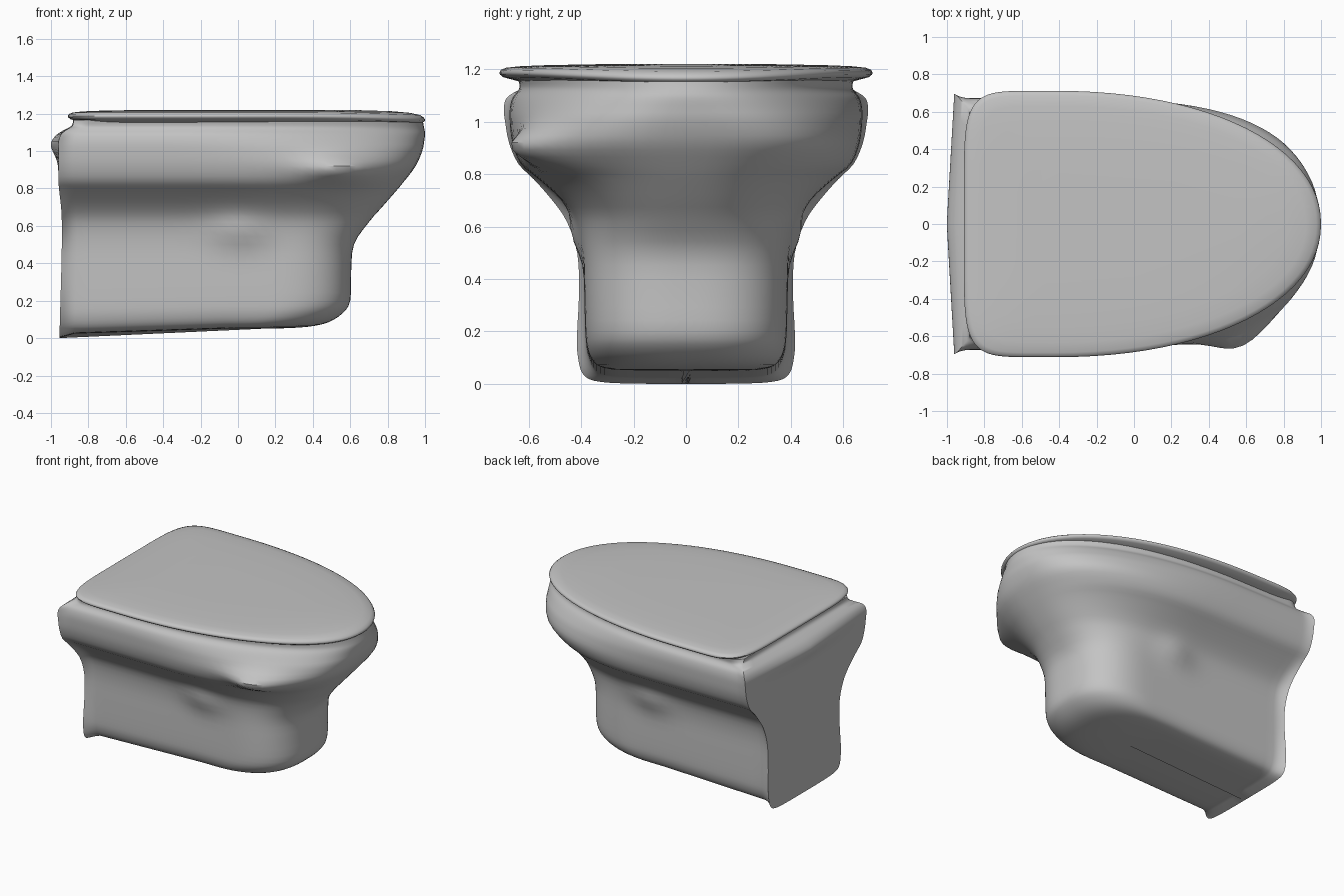
import bpy, bmesh, math

if "Cube" in bpy.data.objects:
    bpy.data.objects.remove(bpy.data.objects["Cube"])

ceramic = bpy.data.materials.new("grey ceramic")
ceramic.diffuse_color = (0.55, 0.55, 0.55, 1)
ceramic.use_nodes = True
ceramic.node_tree.nodes["Principled BSDF"].inputs["Base Color"].default_value = ceramic.diffuse_color


def loft(name, rings, angle):
    """Skin a stack of closed rings and cap both ends."""
    bm = bmesh.new()
    rows = [[bm.verts.new(p) for p in r] for r in rings]
    n = len(rows[0])
    for a, b in zip(rows, rows[1:]):
        for i in range(n):
            j = (i + 1) % n
            bm.faces.new((a[i], a[j], b[j], b[i]))
    bm.faces.new(rows[0])
    bm.faces.new(rows[-1])
    bmesh.ops.recalc_face_normals(bm, faces=bm.faces)
    me = bpy.data.meshes.new(name)
    bm.to_mesh(me)
    bm.free()
    me.materials.append(ceramic)
    ob = bpy.data.objects.new(name, me)
    bpy.context.collection.objects.link(ob)
    bpy.ops.object.select_all(action='DESELECT')
    ob.select_set(True)
    bpy.context.view_layer.objects.active = ob
    bpy.ops.object.shade_smooth_by_angle(angle=math.radians(angle))
    return ob


def spline(rows, steps):
    """Catmull-Rom through the rows of section values."""
    out = []
    for i in range(len(rows) - 1):
        p = [rows[max(0, min(len(rows) - 1, i + k))] for k in (-1, 0, 1, 2)]
        for s in range(steps):
            t = s / steps
            out.append([0.5 * (2 * b + (c - a) * t + (2 * a - 5 * b + 4 * c - d) * t * t
                               + (3 * b - a - 3 * c + d) * t ** 3)
                        for a, b, c, d in zip(*p)])
    out.append(list(rows[-1]))
    return out


def body_ring(z, xb, xf, w, wb, n):
    """Flat back, flared rear flange, straight sides, rounded front."""
    u = max(0, min(1, (z - 0.45) / 0.65))
    xc = xf - 0.42 - 0.95 * u * u * (3 - 2 * u)          # front curve starts here
    peak = 0.04 * math.exp(-((z - 1.035) / 0.07) ** 2)   # ridge at the back
    pts = []
    for i in range(6):                       # half of the back edge
        f = i / 6
        pts.append((xb - peak * (1 - f), wb * f))
    for t in (0, 0.02, 0.04, 0.06, 0.08):    # rear flange
        pts.append((xb + t, w + (wb - w) * (1 - t / 0.08) ** 2))
    for i in range(1, 17):                   # side
        pts.append((xb + 0.08 + (xc - xb - 0.08) * i / 16, w))
    for i in range(1, 25):                   # front curve
        a = math.pi / 2 * (1 - i / 24)
        c, s = max(0, math.cos(a)), max(0, math.sin(a))
        pts.append((xc + (xf - xc) * c ** (2 / n), w * s ** (2 / n)))
    pts += [(x, -y) for x, y in reversed(pts[1:-1])]
    ring = []
    for x, y in pts:
        near, far = [max(0, min(1, (x + 0.955) / d)) for d in (0.08, 0.9)]
        lift = (0.02 * near + 0.03 * far) * max(0, 1 - z / 0.3)
        if y < -0.3:                         # side crease
            y -= 0.1 * math.exp(-((x - 0.57) / 0.18) ** 2 - ((z - 0.9) / 0.075) ** 2)
        # soft bump on the pedestal side
        y *= 1 + 0.09 * math.exp(-(x / 0.14) ** 2 - ((z - 0.57) / 0.09) ** 2)
        ring.append((x, y, z + lift))
    return ring


# Pedestal and bowl: z, back x, front x, half width, flange half width, roundness
sections = [
    (0.000, -0.955, 0.15, 0.02, 0.02, 2.6),
    (0.002, -0.955, 0.22, 0.22, 0.24, 2.6),
    (0.012, -0.955, 0.37, 0.31, 0.35, 2.6),
    (0.040, -0.954, 0.48, 0.352, 0.395, 2.6),
    (0.100, -0.952, 0.56, 0.376, 0.412, 2.6),
    (0.180, -0.950, 0.60, 0.384, 0.416, 2.6),
    (0.350, -0.945, 0.605, 0.388, 0.408, 2.6),
    (0.500, -0.942, 0.62, 0.392, 0.415, 2.5),
    (0.620, -0.942, 0.70, 0.415, 0.455, 2.4),
    (0.700, -0.946, 0.77, 0.47, 0.51, 2.4),
    (0.780, -0.955, 0.84, 0.56, 0.58, 2.4),
    (0.840, -0.960, 0.89, 0.63, 0.64, 2.5),
    (0.920, -0.960, 0.95, 0.662, 0.675, 2.7),
    (1.000, -0.960, 0.985, 0.672, 0.69, 2.5),
    (1.050, -0.960, 0.995, 0.672, 0.695, 2.3),
    (1.090, -0.945, 1.00, 0.662, 0.685, 2.15),
    (1.115, -0.915, 0.997, 0.643, 0.65, 2.1),
    (1.135, -0.885, 0.993, 0.635, 0.61, 2.1),
    (1.165, -0.880, 0.988, 0.64, 0.59, 2.1),
]
loft("bowl_and_pedestal", [body_ring(*s) for s in spline(sections, 3)], 45)


def lid_ring(z, inset, drop):
    """Squarish back, long elliptical front."""
    ring = []
    for i in range(96):
        a = 2 * math.pi * i / 96
        c, s = math.cos(a), math.sin(a)
        n, r = (2.1, 1.42) if c > 0 else (6, 0.49)
        w = 0.712 - inset
        x = -0.42 + math.copysign((r - inset) * abs(c) ** (2 / n), c)
        y = math.copysign(w * abs(s) ** (2 / n), s)
        ring.append((x, y, z - drop * max(0, x) ** 3))   # front edge dips
    return ring


# Closed seat lid: z, inset from the outline, dip at the front
lid = [(1.145, 0.10, 0.0), (1.158, 0.06, 0.01), (1.170, 0.015, 0.02), (1.180, 0.002, 0.02),
       (1.188, 0.0, 0.02), (1.198, 0.006, 0.02), (1.206, 0.025, 0.015),
       (1.212, 0.08, 0.01), (1.216, 0.18, 0.005), (1.22, 0.4, 0.0)]
loft("seat_lid", [lid_ring(*r) for r in lid], 50)
